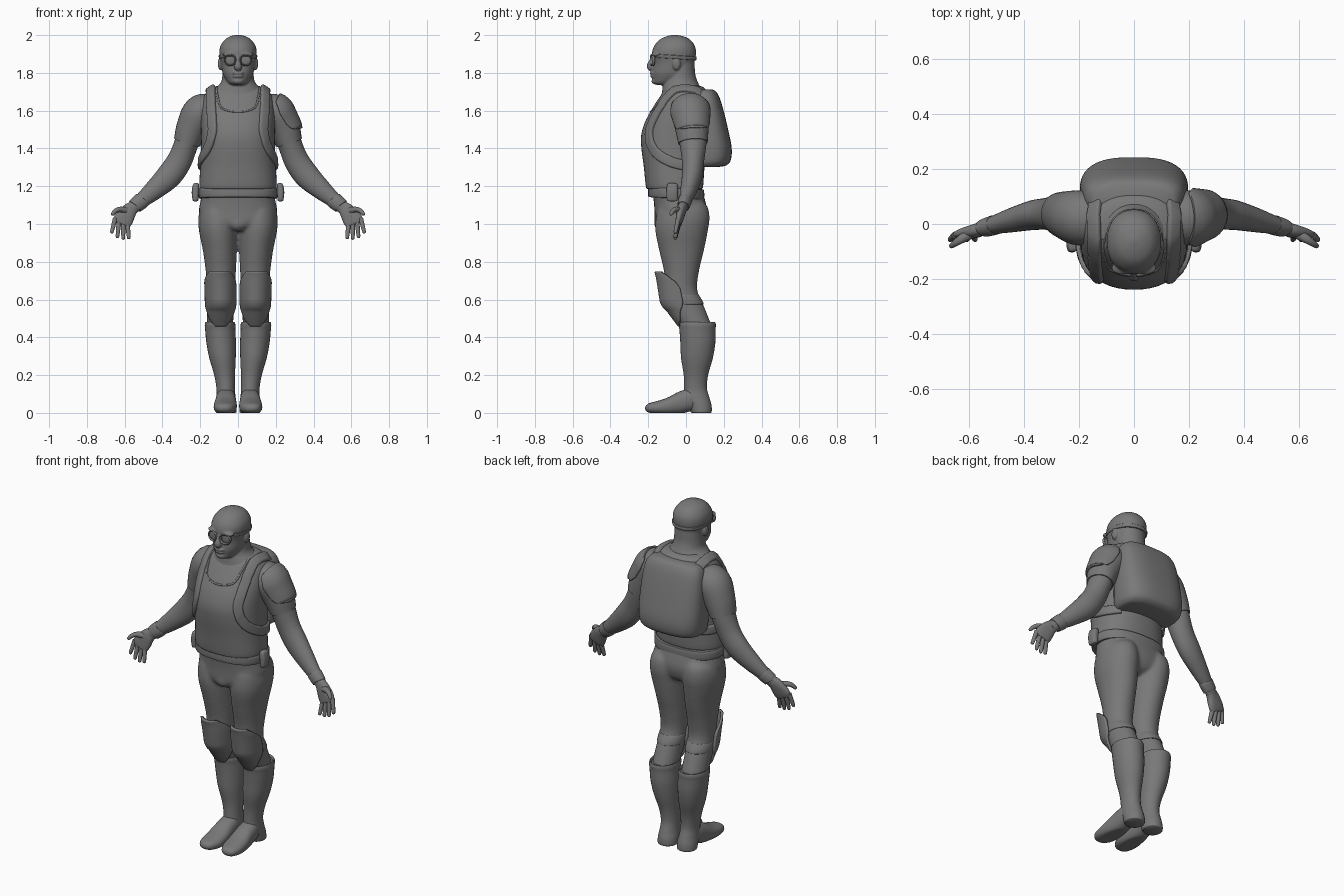
import bpy, bmesh
from math import sin, cos, pi, radians
from mathutils import Vector, Matrix
from mathutils.bvhtree import BVHTree

grey = bpy.data.materials.new("dark_grey")
grey.diffuse_color = (.19, .19, .19, 1)


def spline(rows, k):
    """Centripetal curve through rows of numbers, k steps per span."""
    P = [Vector(r) for r in rows]
    if k == 1:
        return P
    t = [0.0]
    for a, b in zip(P, P[1:]):
        t.append(t[-1] + max((b - a).length, 1e-5) ** 0.5)
    last = len(P) - 1
    T = [(P[min(i + 1, last)] - P[max(i - 1, 0)]) / (t[min(i + 1, last)] - t[max(i - 1, 0)])
         for i in range(len(P))]
    out = []
    for i in range(last):
        d = t[i + 1] - t[i]
        for j in range(k):
            s = j / k
            out.append(P[i] * (2*s**3 - 3*s*s + 1) + T[i] * d * (s**3 - 2*s*s + s)
                       + P[i+1] * (3*s*s - 2*s**3) + T[i+1] * d * (s**3 - s*s))
    return out + [P[-1]]


def finish(name, bm, mirror=False, thick=0):
    bmesh.ops.recalc_face_normals(bm, faces=bm.faces)
    me = bpy.data.meshes.new(name)
    bm.to_mesh(me)
    bm.free()
    me.materials.append(grey)
    ob = bpy.data.objects.new(name, me)
    bpy.context.collection.objects.link(ob)
    bpy.ops.object.select_all(action='DESELECT')
    ob.select_set(True)
    bpy.context.view_layer.objects.active = ob
    bpy.ops.object.shade_smooth_by_angle(angle=radians(40))
    if thick:
        m = ob.modifiers.new("thickness", 'SOLIDIFY')
        m.thickness, m.offset = thick, 0
    if mirror:
        ob.modifiers.new("mirror", 'MIRROR')
    return ob


def loft(name, rows, n=2, ref=(0, -1, 0), axis=None, k=5, seg=32, floor=False, **kw):
    """Rows: x, y, z, radius along ref, radius sideways [, half arc in degrees]."""
    R = spline(rows, k)
    arc = len(rows[0]) == 6
    bm = bmesh.new()
    rings = []
    for i, r in enumerate(R):
        c = Vector(r[:3])
        a, b = R[max(i - 1, 0)], R[min(i + 1, len(R) - 1)]
        t = Vector(axis) if axis else (Vector(b[:3]) - Vector(a[:3])).normalized()
        u = Vector(ref[i] if isinstance(ref, list) else ref)
        u = (u - t * u.dot(t)).normalized()
        v = t.cross(u)
        ring = []
        for j in range(seg + arc):
            q = radians(r[5]) * (2 * j / seg - 1) if arc else 2 * pi * j / seg
            e = [(1 if w >= 0 else -1) * abs(w) ** (2 / n) for w in (cos(q), sin(q))]
            p = c + u * r[3] * e[0] + v * r[4] * e[1]
            if floor:
                p.z = max(p.z, 0)
            ring.append(bm.verts.new(p))
        rings.append(ring)
    for A, B in zip(rings, rings[1:]):
        for j in range(seg):
            m = (j + 1) % len(A)
            bm.faces.new((A[j], A[m], B[m], B[j]))
    if not arc:
        bm.faces.new(rings[0])
        bm.faces.new(rings[-1])
    return finish(name, bm, **kw)


def stack(name, rows, **kw):
    """Upright loft. Rows: z, centre x, half width, front y, back y."""
    return loft(name, [(x, (f + b) / 2, z, (b - f) / 2, w) for z, x, w, f, b in rows],
                axis=(0, 0, 1), **kw)


def ball(name, loc, size, mirror=False):
    bm = bmesh.new()
    bmesh.ops.create_uvsphere(bm, u_segments=24, v_segments=14, radius=1,
                              matrix=Matrix.Translation(loc) @ Matrix.Diagonal((*size, 1)))
    return finish(name, bm, mirror)


def blend(name, parts, voxel, smooth):
    """Melt overlapping parts into one mirrored skin."""
    bpy.ops.object.select_all(action='DESELECT')
    for p in parts:
        p.select_set(True)
    bpy.context.view_layer.objects.active = ob = parts[0]
    bpy.ops.object.join()
    ob.name = name
    ob.modifiers.new("mirror", 'MIRROR').use_mirror_merge = False
    m = ob.modifiers.new("skin", 'REMESH')
    m.mode, m.voxel_size, m.use_smooth_shade = 'VOXEL', voxel, True
    m = ob.modifiers.new("soften", 'SMOOTH')
    m.factor, m.iterations = .5, smooth


# head, neck and face
blend("head", [
    stack("skull", [(1.735, 0, .025, -.15, -.09), (1.745, 0, .048, -.172, -.05), (1.77, 0, .068, -.176, 0),
                    (1.80, 0, .082, -.179, .03), (1.85, 0, .09, -.174, .043), (1.90, 0, .099, -.181, .053),
                    (1.94, 0, .094, -.17, .048), (1.975, 0, .071, -.141, .023), (1.993, 0, .042, -.105, -.012),
                    (2.002, 0, .008, -.067, -.053)], n=2.15),
    stack("neck", [(1.62, 0, .13, -.16, .1), (1.68, 0, .15, -.132, .09), (1.715, 0, .125, -.125, .08),
                   (1.75, 0, .091, -.121, .063), (1.79, 0, .083, -.11, .05), (1.85, 0, .08, -.1, .045)]),
    loft("nose", [(0, -.168, 1.89, .012, .01), (0, -.182, 1.86, .015, .012), (0, -.19, 1.835, .018, .02),
                  (0, -.184, 1.822, .015, .018), (0, -.178, 1.817, .004, .006)]),
    ball("upper_lip", (0, -.178, 1.798), (.032, .014, .007)),
    ball("lower_lip", (0, -.175, 1.782), (.028, .015, .008)),
    ball("chin", (0, -.163, 1.757), (.03, .02, .018)),
    ball("ear", (.094, -.05, 1.848), (.013, .022, .034)),
    ball("brow", (.042, -.16, 1.897), (.04, .024, .013))], .005, 4)

# goggles
ring = [(.041 + .029 * cos(a), -.178 + .006 * cos(a), 1.868 + .028 * sin(a), .008, .0045)
        for a in [2 * pi * i / 28 for i in range(30)]]
loft("goggle_rim", ring, k=1, seg=10, mirror=True)
ball("goggle_lens", (.041, -.172, 1.868), (.028, .006, .027), True)
ball("goggle_bridge", (0, -.184, 1.872), (.016, .007, .006))
loft("goggle_strap", [(0, -.062, 1.874, .114, .096), (0, -.062, 1.876, .117, .1),
                      (0, -.062, 1.892, .118, .102), (0, -.062, 1.894, .115, .098)],
     n=2.2, axis=(0, .07, 1), k=2)

# vest
vest = stack("vest", [(1.185, 0, .195, -.203, .083), (1.195, 0, .205, -.212, .09), (1.30, 0, .2, -.223, .098),
                      (1.40, 0, .196, -.236, .11), (1.47, 0, .195, -.237, .125), (1.54, 0, .196, -.217, .135),
                      (1.60, 0, .196, -.185, .14), (1.66, 0, .187, -.148, .135), (1.70, 0, .165, -.12, .115),
                      (1.725, 0, .13, -.098, .09), (1.735, 0, .09, -.08, .06)], n=2.3, seg=48)
tree = BVHTree.FromPolygons([v.co for v in vest.data.vertices], [p.vertices[:] for p in vest.data.polygons])


def wrapped(name, path, thick, width, n=4, **kw):
    """Band that follows the vest surface."""
    hits = [tree.find_nearest(p) for p in spline(path, 6)]
    return loft(name, [(*h[0], thick, width) for h in hits], n=n, k=1, seg=20,
                ref=[h[1] for h in hits], **kw)


wrapped("shoulder_strap", [(.145, .12, 1.68), (.165, .04, 1.74), (.165, -.06, 1.74), (.16, -.14, 1.66),
                           (.16, -.2, 1.57), (.157, -.22, 1.48), (.18, -.18, 1.39), (.22, -.08, 1.33),
                           (.22, .03, 1.31), (.18, .11, 1.31)], .014, .027, mirror=True)
wrapped("neckline", [(.118, -.06, 1.74), (.112, -.13, 1.68), (.088, -.18, 1.62), (0, -.2, 1.60),
                     (-.088, -.18, 1.62), (-.112, -.13, 1.68), (-.118, -.06, 1.74)], .004, .005, n=2)

# backpack
stack("backpack", [(1.303, 0, .155, .0, .18), (1.31, 0, .175, -.01, .212), (1.335, 0, .19, -.01, .236),
                   (1.40, 0, .197, -.01, .242), (1.50, 0, .196, .0, .223), (1.60, 0, .19, .01, .199),
                   (1.665, 0, .178, .02, .179), (1.70, 0, .155, .03, .16), (1.713, 0, .12, .05, .14)], n=2.7, seg=48)

# belt and pouches
loft("belt", [(0, -.052, 1.135, .142, .2), (0, -.052, 1.14, .148, .208), (0, -.052, 1.185, .148, .21),
              (0, -.052, 1.19, .142, .2)], n=2.4, axis=(0, .05, 1), k=3)
stack("belt_pouch", [(1.12, .225, .008, -.085, -.06), (1.126, .225, .015, -.1, -.045),
                     (1.17, .226, .019, -.103, -.043), (1.208, .222, .016, -.1, -.045),
                     (1.217, .22, .008, -.09, -.06)], n=3, mirror=True)

# hips and legs
blend("hips_and_legs", [
    stack("hips", [(1.20, 0, .19, -.185, .08), (1.13, 0, .197, -.172, .1), (1.07, 0, .207, -.167, .112),
                   (1.02, 0, .19, -.166, .105), (.985, 0, .11, -.158, .085), (.965, 0, .05, -.135, .05)], n=2.3),
    stack("leg", [(1.13, .10, .06, -.1, .08), (1.09, .107, .09, -.145, .115), (1.03, .107, .103, -.16, .125),
                  (.96, .104, .102, -.162, .115), (.86, .096, .09, -.142, .095), (.75, .091, .08, -.117, .069),
                  (.65, .09, .073, -.107, .06), (.56, .093, .07, -.082, .097), (.46, .095, .07, -.03, .137)]),
    ball("groin", (0, -.125, 1.005), (.05, .045, .045))], .0085, 8)

# knee pads and their straps
loft("knee_pad", [(.097, -.055, .748, .105, .07, 45), (.096, -.045, .715, .107, .077, 68),
                  (.093, -.035, .66, .108, .078, 92), (.092, -.02, .59, .112, .077, 92),
                  (.092, 0, .54, .095, .072, 72), (.092, .015, .495, .077, .064, 52),
                  (.092, .02, .462, .057, .05, 30)], axis=(0, 0, 1), thick=.014, mirror=True)
stack("knee_strap", [(.575, .092, .072, -.09, .092), (.58, .092, .074, -.092, .094),
                     (.62, .091, .074, -.1, .071), (.625, .091, .072, -.1, .067)], k=2, mirror=True)

# boots
stack("boot_shaft", [(.47, .095, .07, -.03, .145), (.48, .095, .077, -.037, .154), (.465, .095, .081, -.039, .158),
                     (.44, .094, .08, -.035, .156), (.37, .089, .078, -.03, .155), (.29, .082, .07, -.026, .142),
                     (.2, .071, .055, -.012, .117), (.13, .065, .049, -.01, .111), (.08, .064, .051, -.012, .124),
                     (.04, .063, .055, .01, .135), (.006, .063, .055, .024, .136), (0, .063, .05, .03, .13)], mirror=True)
loft("boot_foot", [(.064, .07, .06, .05, .035), (.064, .03, .07, .06, .05), (.065, -.035, .053, .06, .056),
                   (.067, -.1, .035, .045, .061), (.069, -.155, .028, .034, .058), (.072, -.195, .026, .025, .043),
                   (.073, -.212, .025, .014, .024), (.073, -.217, .025, .003, .006)],
     n=2.3, ref=(0, 0, 1), axis=(0, 1, 0), floor=True, mirror=True)

# arms
arm = [(.13, .02, 1.625, .08, .065), (.195, .022, 1.59, .094, .09), (.243, .031, 1.51, .083, .078),
       (.272, .037, 1.43, .072, .064), (.31, .037, 1.335, .059, .066), (.365, .032, 1.255, .054, .067),
       (.45, .012, 1.175, .043, .052), (.53, -.01, 1.108, .029, .036), (.57, -.022, 1.075, .024, .034)]
loft("arm", arm, mirror=True)
loft("sleeve", [(x, y, z, a + .006, b + .006) for x, y, z, a, b in arm[:4]], mirror=True)
loft("wrist_cuff", [(.505, -.003, 1.129, .033, .04), (.508, -.004, 1.126, .036, .044),
                    (.543, -.014, 1.097, .033, .041), (.546, -.015, 1.094, .03, .038)], k=3, mirror=True)
loft("shoulder_pad", [(.17, .022, 1.605, .095, .1, 50), (.2, .024, 1.58, .103, .105, 78),
                      (.235, .031, 1.525, .094, .094, 78), (.249, .034, 1.493, .09, .09, 58),
                      (.255, .035, 1.478, .087, .088, 30)], ref=(1, 0, .6), thick=.01)

# hands
loft("palm", [(.55, -.016, 1.092, .023, .032), (.575, -.025, 1.07, .024, .041), (.603, -.034, 1.03, .02, .051),
              (.617, -.04, 1.005, .015, .047), (.62, -.041, .998, .008, .035)], n=2.4, mirror=True)
for nm, k0, k1 in [("index", (.65, 1.03), (.67, .95)), ("middle", (.63, 1.015), (.639, .925)),
                   ("ring", (.607, 1.0), (.608, .917)), ("little", (.585, .995), (.577, .92))]:
    pts = [(f, (k0[0] + (k1[0] - k0[0]) * f, -.04 - .018 * f, k0[1] + (k1[1] - k0[1]) * f))
           for f in (0, .5, .9, .98, 1)]
    loft(nm + "_finger", [(*p, r, r) for (f, p), r in zip(pts, (.013, .0115, .0095, .006, .002))],
         seg=14, k=3, mirror=True)
loft("thumb", [(.595, -.035, 1.072, .02, .018), (.628, -.055, 1.077, .016, .014), (.65, -.07, 1.068, .012, .012),
               (.664, -.08, 1.052, .009, .009), (.667, -.083, 1.046, .003, .003)], seg=16, mirror=True)
